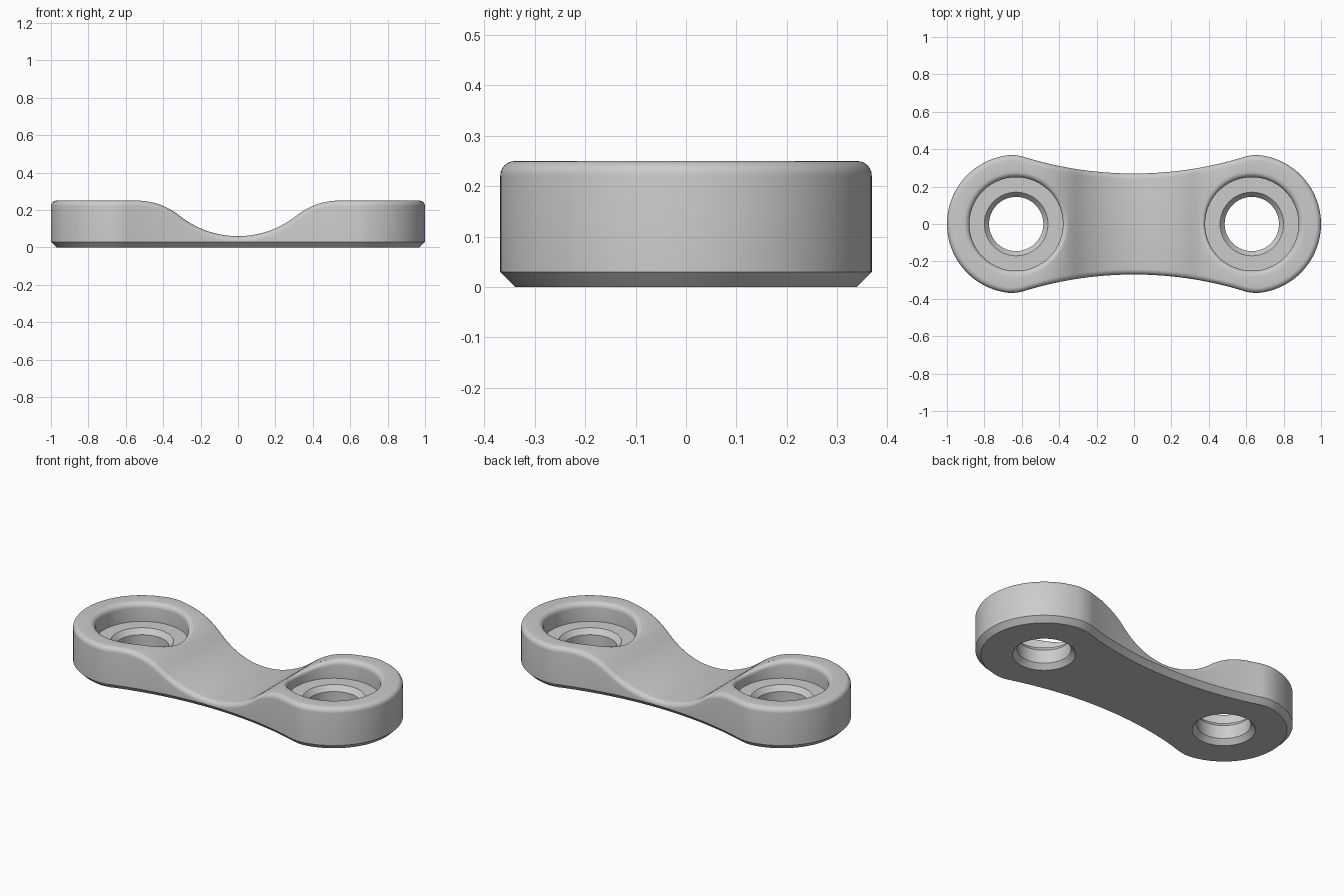
import bpy, bmesh, math
from mathutils import Vector

if "Cube" in bpy.data.objects:
    bpy.data.objects.remove(bpy.data.objects["Cube"], do_unlink=True)

HOLE_X, END_R = 0.63, 0.37
FLAT_X, HIGH, LOW = 0.54, 0.25, 0.06
VALLEY_R, CREST_R = 0.50, 0.362
ROUND, CHAMFER, STEPS = 0.03, 0.03, 6

metal = bpy.data.materials.new("plain_grey")
metal.use_nodes = True
grey = (0.6, 0.6, 0.6, 1)
metal.diffuse_color = grey
metal.node_tree.nodes["Principled BSDF"].inputs["Base Color"].default_value = grey


def top(x):
    """Height of the upper surface: a valley arc blending into flat ends."""
    x = abs(x)
    if x >= FLAT_X:
        return HIGH
    if x < FLAT_X * VALLEY_R / (VALLEY_R + CREST_R):
        return LOW + VALLEY_R - math.sqrt(VALLEY_R ** 2 - x * x)
    return HIGH - CREST_R + math.sqrt(CREST_R ** 2 - (x - FLAT_X) ** 2)


def quarter_outline():
    """From the end tip, round the end and along the waist to x = 0."""
    tip = math.radians(77)
    pts = [Vector((HOLE_X + END_R * math.cos(tip * i / 24), END_R * math.sin(tip * i / 24)))
           for i in range(25)]
    waist = [Vector((x, 0.27 + 2 - math.sqrt(4 - x * x)))
             for x in (0.595 * (1 - i / 32) for i in range(33))]
    a, b, c = pts[-1], Vector((0.655, 0.3765)), waist[0]
    for i in range(1, 8):
        t = i / 8
        pts.append(a * (1 - t) ** 2 + b * 2 * t * (1 - t) + c * t * t)
    return pts + waist


def loft(bm, rings):
    """Join equal rings of points with quads and return the vertex rings."""
    vr = [[bm.verts.new(p) for p in ring] for ring in rings]
    n = len(vr[0])
    for lower, upper in zip(vr, vr[1:]):
        for i in range(n):
            j = (i + 1) % n
            bm.faces.new((lower[i], lower[j], upper[j], upper[i]))
    return vr


def finish(bm, name):
    bmesh.ops.recalc_face_normals(bm, faces=bm.faces)
    mesh = bpy.data.meshes.new(name)
    bm.to_mesh(mesh)
    bm.free()
    obj = bpy.data.objects.new(name, mesh)
    obj.data.materials.append(metal)
    bpy.context.collection.objects.link(obj)
    return obj


# Link body: mirrored outline, chamfered below and rounded above
q = quarter_outline()
half = q + [Vector((-p.x, p.y)) for p in reversed(q[:-1])]
outline = half + [Vector((p.x, -p.y)) for p in reversed(half[1:-1])]
n = len(outline)
normals = []
for i in range(n):
    t = (outline[(i + 1) % n] - outline[i - 1]).normalized()
    normals.append(Vector((t.y, -t.x)))


def inset(d):
    return [p - m * d for p, m in zip(outline, normals)]


rings = [[(p.x, p.y, 0) for p in inset(CHAMFER)],
         [(p.x, p.y, CHAMFER) for p in outline]]
edge = ROUND - 0.001
for i in range(STEPS + 1):
    a = math.pi / 2 * i / STEPS
    rings.append([(p.x, p.y, top(p.x) - edge * (1 - math.sin(a)))
                  for p in inset(edge * (1 - math.cos(a)))])
bm = bmesh.new()
loops = loft(bm, rings)
bm.faces.new(loops[0])
lid = loops[-1]
for i in range(n // 2):
    strip = [lid[i], lid[i + 1], lid[n - i - 1], lid[(n - i) % n]]
    bm.faces.new(list(dict.fromkeys(strip)))
body = finish(bm, "link_body")


# Counterbored holes: bevelled bore, flat seat and a lip following the surface
def hole_cutter(side):
    bore, mouth, seat_r, seat_z = 0.145, 0.17, 0.25, 0.14
    profile = [(mouth + 0.025, lambda x: -0.03), (bore, lambda x: CHAMFER),
               (bore, lambda x: seat_z - 0.03), (mouth, lambda x: seat_z),
               (seat_r, lambda x: seat_z)]
    for i in range(STEPS + 1):
        a = math.pi / 2 * i / STEPS
        profile.append((seat_r + ROUND * (1 - math.cos(a)),
                        lambda x, s=math.sin(a): top(x) - ROUND * (1 - s)))
    profile.append((seat_r + ROUND, lambda x: 0.4))
    cut_rings = []
    for r, z in profile:
        ring = []
        for i in range(72):
            a = math.tau * (i + 0.5) / 72
            x = side * HOLE_X + r * math.cos(a)
            ring.append((x, r * math.sin(a), z(x)))
        cut_rings.append(ring)
    cut = bmesh.new()
    ends = loft(cut, cut_rings)
    cut.faces.new(ends[0])
    cut.faces.new(ends[-1])
    return finish(cut, "hole_cutter")


for side in (-1, 1):
    cutter = hole_cutter(side)
    bpy.context.view_layer.objects.active = body
    mod = body.modifiers.new("hole", "BOOLEAN")
    mod.operation, mod.solver, mod.object = "DIFFERENCE", "EXACT", cutter
    bpy.ops.object.modifier_apply(modifier=mod.name)
    bpy.data.objects.remove(cutter, do_unlink=True)

# Smooth shading with crisp bevel edges
bpy.ops.object.select_all(action="DESELECT")
body.select_set(True)
bpy.context.view_layer.objects.active = body
bpy.ops.object.shade_smooth_by_angle(angle=math.radians(30))
